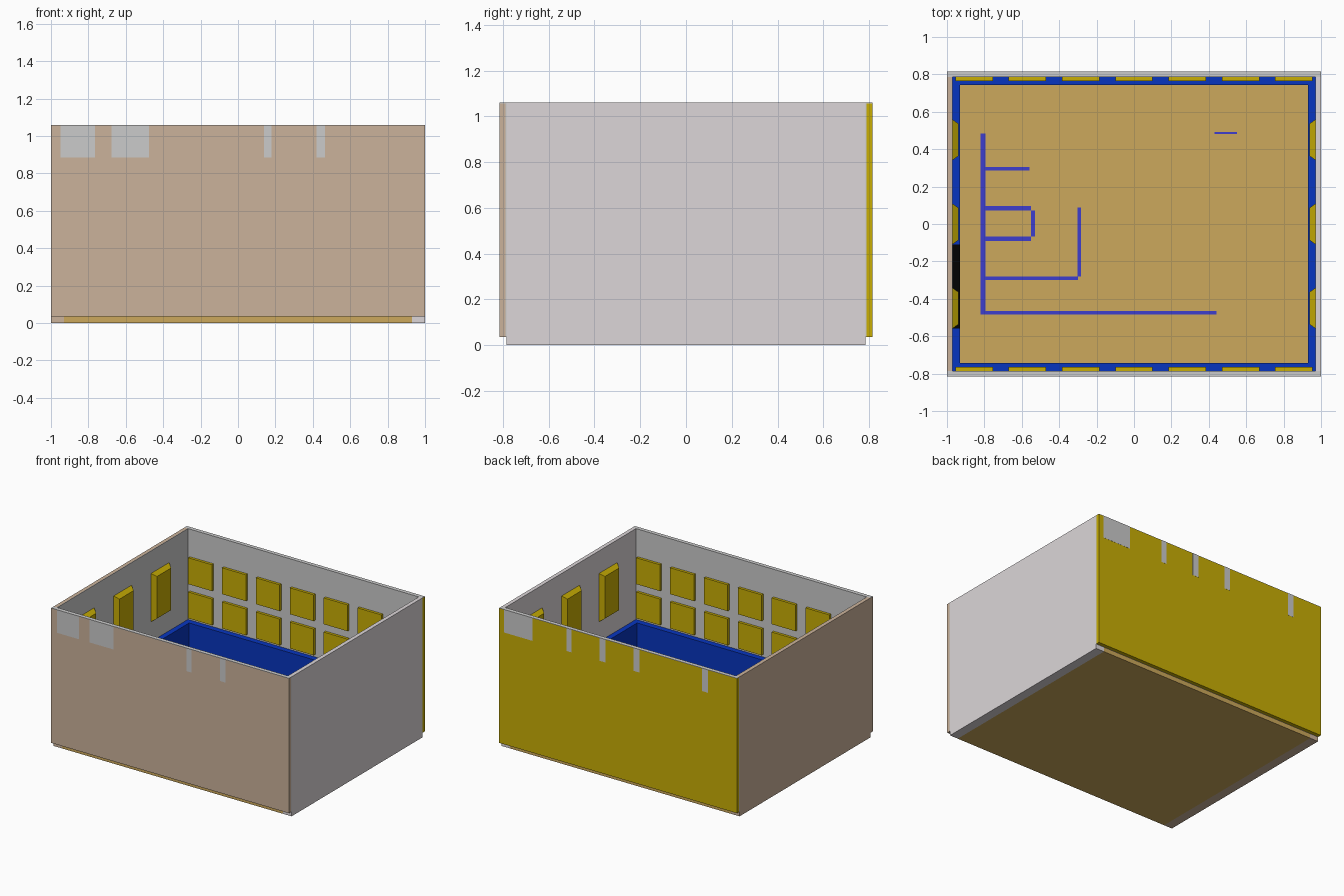
import bpy, bmesh

if "Cube" in bpy.data.objects:
    bpy.data.objects.remove(bpy.data.objects["Cube"])

def material(name, rgb):
    m = bpy.data.materials.new(name)
    m.diffuse_color = tuple((c / 255) ** 2.2 for c in rgb) + (1,)
    m.use_nodes = True
    m.node_tree.nodes["Principled BSDF"].inputs["Base Color"].default_value = m.diffuse_color
    return m

TAN = material("tan", (202, 177, 153))
PALE = material("pale", (219, 213, 215))
YELLOW = material("yellow", (200, 173, 12))
BLUE = material("blue", (16, 56, 190))
WOOD = material("wood", (203, 167, 92))
LINE = material("line_blue", (64, 64, 204))
BLACK = material("black", (8, 8, 8))

def block(name, x, y, z, mat=None, inset=None):
    """Box from ranges; inset=(side) tapers the face towards +x (1) or -x (-1)."""
    bm = bmesh.new()
    bmesh.ops.create_cube(bm, size=1)
    cx, cy, cz = (sum(r) / 2 for r in (x, y, z))
    for v in bm.verts:
        k = 0.025 if inset and v.co.x * inset > 0 else 0
        sx, sy, sz = (1 if c > 0 else -1 for c in v.co)
        v.co = (cx + sx * (x[1] - x[0]) / 2,
                cy + sy * ((y[1] - y[0]) / 2 - k),
                cz + sz * ((z[1] - z[0]) / 2 - k))
    me = bpy.data.meshes.new(name)
    bm.to_mesh(me)
    bm.free()
    ob = bpy.data.objects.new(name, me)
    bpy.context.collection.objects.link(ob)
    if mat:
        me.materials.append(mat)
    return ob

H, BASE, RAIL = 1.06, 0.035, 0.37

# Floor slab and the side footings
block("floor", (-0.93, 0.93), (-0.785, 0.785), (0, BASE), WOOD)
block("left_footing", (-1, -0.93), (-0.785, 0.785), (0, BASE), TAN)
block("right_footing", (0.93, 1), (-0.785, 0.785), (0, BASE), PALE)

# Side walls, the left one with a grey lining
block("left_wall", (-1, -0.974), (-0.785, 0.785), (BASE, H), TAN)
block("left_lining", (-0.974, -0.97), (-0.785, 0.785), (BASE, H))
block("right_wall", (0.97, 1), (-0.785, 0.785), (BASE, H), PALE)

# Front and back walls: coloured outside, grey inside and on top
for name, s, mat in (("front", -1, TAN), ("back", 1, YELLOW)):
    def yr(a, b):
        return tuple(sorted((s * a, s * b)))
    block(name + "_wall", (-1, 1), yr(0.789, 0.815), (BASE, H - 0.003), mat)
    block(name + "_lining", (-1, 1), yr(0.785, 0.789), (BASE, H - 0.003))
    block(name + "_cap", (-1, 1), yr(0.785, 0.815), (H - 0.003, H))
    # Two rows of seven windows
    for row, z in enumerate(((0.39, 0.59), (0.65, 0.85))):
        for i in range(7):
            x = (i - 3) * 0.285
            block(f"{name}_window_{row}_{i}", (x - 0.1, x + 0.1), yr(0.765, 0.786), z, YELLOW)
    # Padding along the lower wall
    block(name + "_padding", (-0.97, 0.97), yr(0.742, 0.785), (BASE, RAIL), BLUE)

# Grey patches at the top of the outer faces
for x in ((-0.95, -0.765), (-0.675, -0.475), (0.14, 0.18), (0.42, 0.465)):
    block("front_patch", x, (-0.816, -0.81), (0.885, H))
for x in ((0.72, 0.96), (0.39, 0.435), (0.105, 0.155), (-0.18, -0.13), (-0.755, -0.705)):
    block("back_patch", x, (0.81, 0.816), (0.885, H))

# Side padding and bevelled side windows
for name, s in (("left", -1), ("right", 1)):
    def xr(a, b):
        return tuple(sorted((s * a, s * b)))
    block(name + "_padding", xr(0.93, 0.97), (-0.742, 0.742), (BASE, RAIL), BLUE)
    for i, y in enumerate((-0.45, 0, 0.45)):
        block(f"{name}_window_{i}", xr(0.937, 0.972), (y - 0.11, y + 0.11), (0.52, 0.89), YELLOW, -s)
block("black_padding", (-0.97, -0.929), (-0.56, -0.11), (BASE, RAIL + 0.002), BLACK)

# Court markings: x range, y range
for x, y in (((-0.82, -0.795), (-0.485, 0.485)),
             ((-0.795, -0.56), (0.285, 0.305)),
             ((-0.795, -0.55), (0.073, 0.097)),
             ((-0.795, -0.55), (-0.092, -0.068)),
             ((-0.55, -0.53), (-0.068, 0.073)),
             ((-0.795, -0.3), (-0.3, -0.28)),
             ((-0.302, -0.284), (-0.28, 0.088)),
             ((-0.795, 0.44), (-0.485, -0.465)),
             ((0.43, 0.55), (0.482, 0.492))):
    block("court_line", x, y, (BASE - 0.005, BASE + 0.002), LINE)
